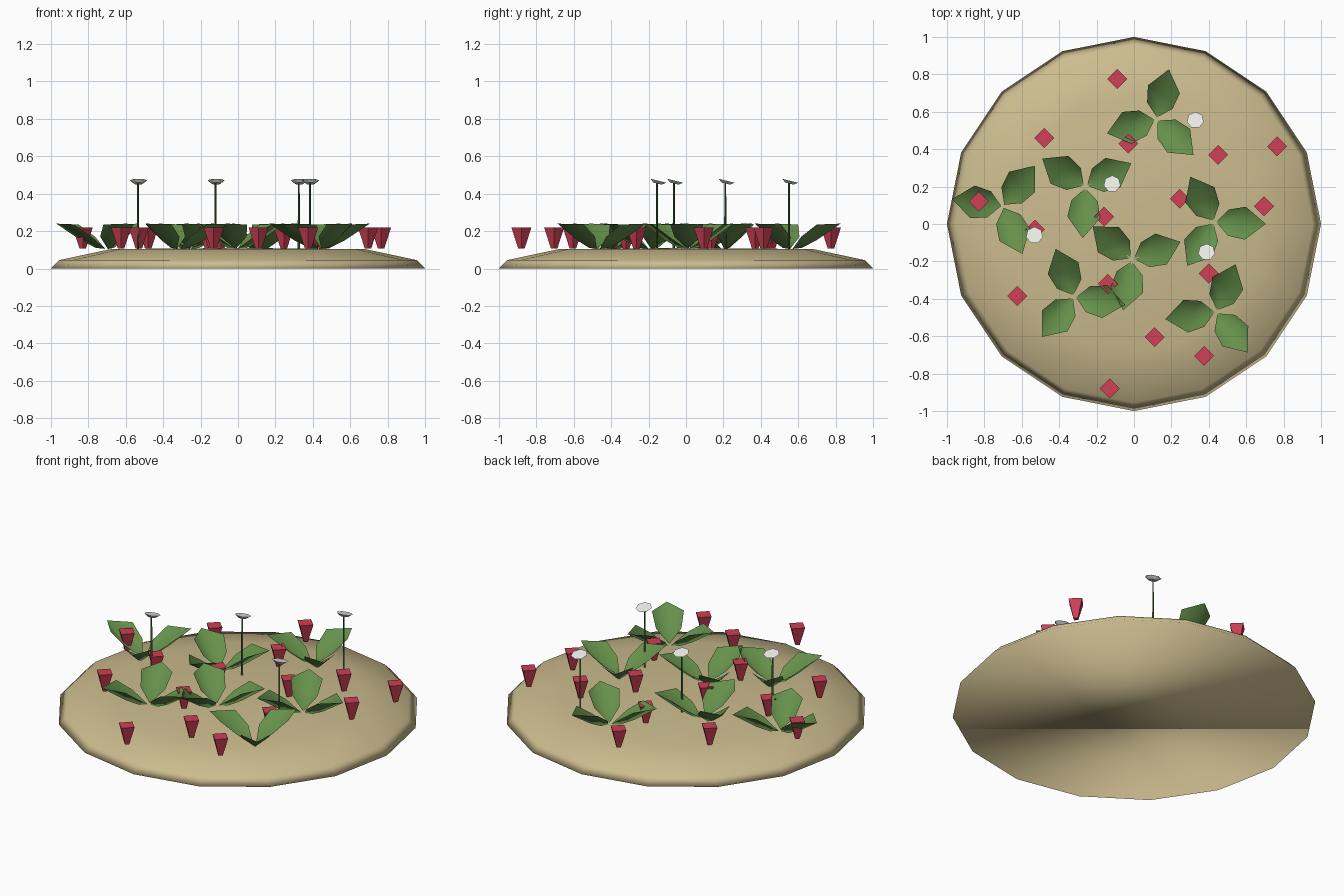
import bpy, bmesh, math
from mathutils import Matrix, Vector

if "Cube" in bpy.data.objects:
    bpy.data.objects.remove(bpy.data.objects["Cube"])


def material(name, color):
    m = bpy.data.materials.new(name)
    m.diffuse_color = (*color, 1)
    m.use_nodes = True
    m.node_tree.nodes["Principled BSDF"].inputs["Base Color"].default_value = m.diffuse_color
    return m


def finish(bm, name, mat, smooth=False):
    me = bpy.data.meshes.new(name)
    bmesh.ops.recalc_face_normals(bm, faces=bm.faces)
    for f in bm.faces:
        f.smooth = smooth
    bm.to_mesh(me)
    bm.free()
    me.materials.append(mat)
    ob = bpy.data.objects.new(name, me)
    bpy.context.collection.objects.link(ob)
    return ob


def cone(bm, sides, r1, r2, h, matrix):
    bmesh.ops.create_cone(bm, cap_ends=True, segments=sides, radius1=r1,
                          radius2=r2, depth=h, matrix=matrix)


sand = material("sand", (0.60, 0.50, 0.27))
green = material("leaf_green", (0.13, 0.28, 0.07))
dark_green = material("stem_green", (0.06, 0.14, 0.04))
red = material("berry_red", (0.62, 0.05, 0.09))
white = material("petal_white", (0.85, 0.85, 0.82))

# Mound: low 16-sided dome with a closed underside
bm = bmesh.new()
rings = []
for r, z in [(1.0, 0.0), (0.955, 0.045), (0.68, 0.104)]:
    rings.append([bm.verts.new((r * math.cos(k * math.pi / 8),
                                r * math.sin(k * math.pi / 8), z)) for k in range(16)])
for a, b in zip(rings, rings[1:]):
    for k in range(16):
        n = (k + 1) % 16
        bm.faces.new((a[k], a[n], b[n], b[k]))
top = bm.verts.new((0, 0, 0.11))
for k in range(16):
    bm.faces.new((rings[-1][k], rings[-1][(k + 1) % 16], top))
bm.faces.new(rings[0][::-1])
finish(bm, "soil_mound", sand, True)

# Leaf clusters: three cupped, pointed leaves around each centre (x, y, angle)
clusters = [(0.12, 0.56, 76), (-0.70, 0.095, 52), (-0.26, 0.20, 27),
            (-0.01, -0.19, 20), (-0.32, -0.39, 111), (0.43, 0.01, 118),
            (0.44, -0.47, 68)]
rib = [(0.01, 0, 0.105), (0.06, 0, 0.11), (0.14, 0, 0.15), (0.275, 0, 0.24)]
edge = [(0.075, 0.07, 0.17), (0.165, 0.088, 0.235)]
bm = bmesh.new()
for x, y, angle in clusters:
    for k in range(3):
        m = Matrix.Translation((x, y, 0)) @ Matrix.Rotation(math.radians(angle + 120 * k), 4, 'Z')
        mid = [bm.verts.new(m @ Vector(p)) for p in rib]
        for s in (1, -1):
            e = [bm.verts.new(m @ Vector((p[0], s * p[1], p[2]))) for p in edge]
            for f in ((mid[0], mid[1], e[0]), (mid[1], mid[2], e[1], e[0]),
                      (mid[2], mid[3], e[1])):
                bm.faces.new(f if s > 0 else f[::-1])
finish(bm, "leaf_clusters", green, True)

# Berries: four-sided tapered, narrow end down
berries = [(-0.09, 0.775), (-0.48, 0.46), (-0.03, 0.43), (0.45, 0.37),
           (0.765, 0.415), (0.245, 0.135), (0.695, 0.095), (-0.16, 0.04),
           (0.40, -0.265), (-0.625, -0.385), (0.11, -0.605), (0.375, -0.705),
           (-0.13, -0.88), (-0.83, 0.12), (-0.53, -0.03), (-0.14, -0.32)]
bm = bmesh.new()
for x, y in berries:
    cone(bm, 4, 0.017, 0.053, 0.112, Matrix.Translation((x, y, 0.162)))
finish(bm, "berries", red)

# Flowers: thin stems with tilted cup heads
flowers = [(0.325, 0.55), (-0.12, 0.21), (-0.535, -0.065), (0.385, -0.155)]
stems, heads = bmesh.new(), bmesh.new()
for x, y in flowers:
    cone(stems, 4, 0.006, 0.005, 0.36, Matrix.Translation((x, y, 0.275)))
    tilt = Matrix.Translation((x + 0.003, y + 0.003, 0.462)) @ Matrix.Rotation(math.radians(-14), 4, 'X')
    cone(heads, 7, 0.024, 0.046, 0.016, tilt)
finish(stems, "flower_stems", dark_green)
finish(heads, "flower_heads", white)
